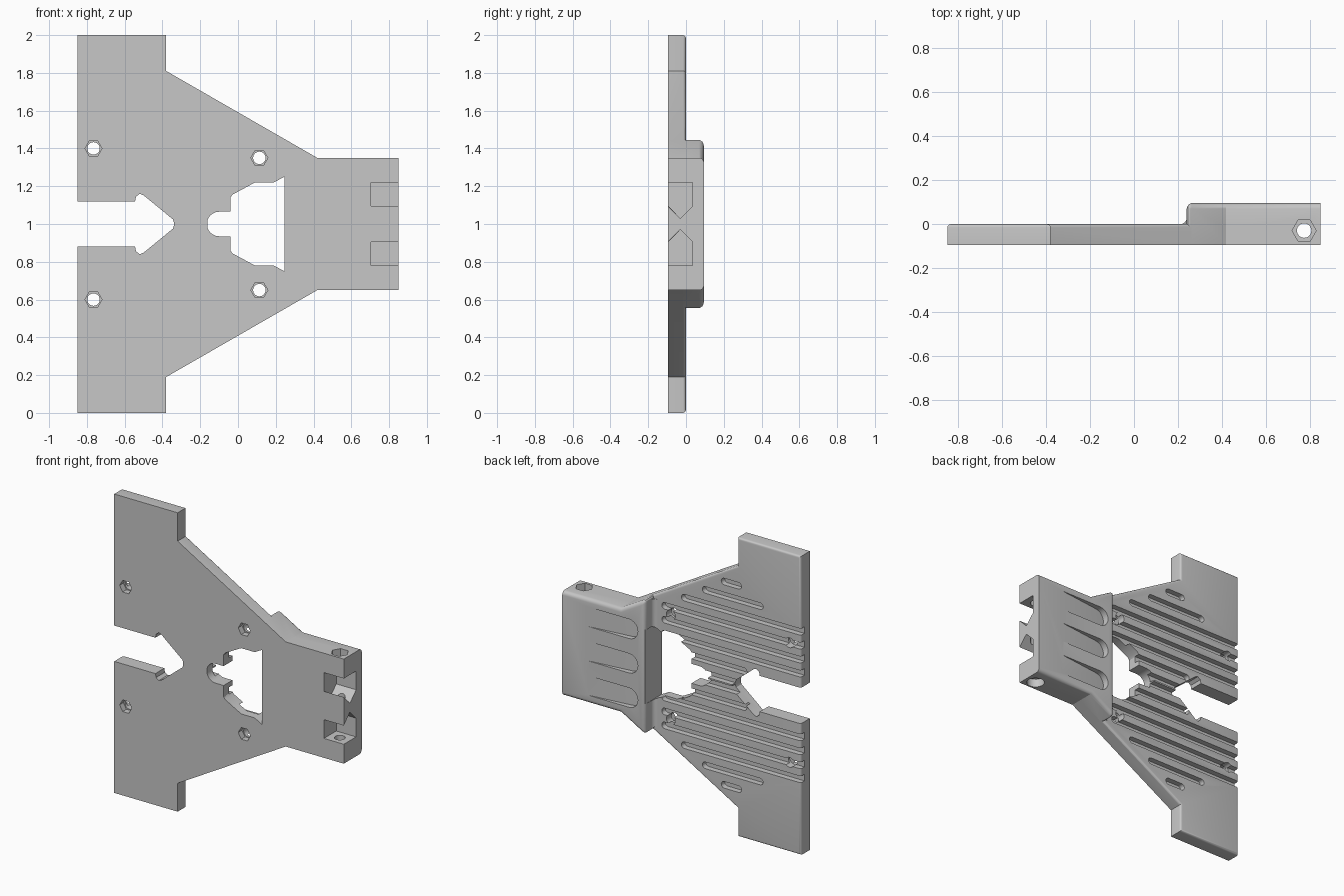
import bpy, bmesh
from math import sin, cos, pi

cube = bpy.data.objects.get("Cube")
if cube:
    bpy.data.objects.remove(cube, do_unlink=True)

FRONT, PLATE, BACK = -0.095, -0.001, 0.095   # depth levels
STEP = 0.24                                   # where the thick grip starts
COLOUR = (0.57, 0.57, 0.57, 1)

grey = bpy.data.materials.new("light grey")
grey.use_nodes = True
grey.diffuse_color = COLOUR
grey.node_tree.nodes["Principled BSDF"].inputs["Base Color"].default_value = COLOUR


def prism(name, pts, axis, lo, hi, bevel=0, pick=None):
    """Extrude a 2D outline along an axis; lo may be a function of the point."""
    def place(p, d):
        d = d(p) if callable(d) else d
        return {"x": (d, *p), "y": (p[0], d, p[1]), "z": (*p, d)}[axis]
    bm = bmesh.new()
    a = [bm.verts.new(place(p, lo)) for p in pts]
    b = [bm.verts.new(place(p, hi)) for p in pts]
    bm.faces.new(a)
    bm.faces.new(b)
    for i in range(len(pts)):
        j = (i + 1) % len(pts)
        bm.faces.new((a[i], a[j], b[j], b[i]))
    bmesh.ops.recalc_face_normals(bm, faces=bm.faces)
    if bevel:
        edges = [e for e in bm.edges if pick(*[v.co for v in e.verts])]
        bmesh.ops.bevel(bm, geom=edges, offset=bevel, segments=4, profile=0.5, affect="EDGES")
    mesh = bpy.data.meshes.new(name)
    bm.to_mesh(mesh)
    bm.free()
    mesh.materials.append(grey)
    ob = bpy.data.objects.new(name, mesh)
    bpy.context.collection.objects.link(ob)
    return ob


def combine(target, other, op="DIFFERENCE"):
    other.hide_render = True
    mod = target.modifiers.new(op, "BOOLEAN")
    mod.object, mod.operation, mod.solver = other, op, "EXACT"
    bpy.context.view_layer.objects.active = target
    bpy.ops.object.modifier_apply(modifier=mod.name)
    bpy.data.objects.remove(other, do_unlink=True)


def mirrored(half):
    """Complete an x-z outline by reflecting it about the middle height."""
    return half + [(x, 2 - z) for x, z in reversed(half)]


def ring(x, y, r, n):
    return [(x + r * cos(2 * pi * i / n), y + r * sin(2 * pi * i / n)) for i in range(n)]


def stadium(x0, x1, z, r, n=10):
    right = [(x1 - r + r * sin(pi * i / n), z - r * cos(pi * i / n)) for i in range(n + 1)]
    return right + [(x0 + x1 - x, 2 * z - h) for x, h in right]


# Flat plate with rounded back rim
plate = prism("clamp_plate", mirrored([(-0.85, 2), (-0.38, 2), (-0.38, 1.81), (0.42, 1.35), (0.85, 1.35)]),
              "y", FRONT, PLATE, 0.015, lambda p, q: p.y > -0.01 and q.y > -0.01)

# Thick grip block, rounded except on its end face
edge_z = 1.35 + (0.42 - STEP) * (1.81 - 1.35) / 0.8


def grip_edge(p, q):
    at_back = p.y > 0 and q.y > 0 and min(p.x, q.x) < 0.84
    return at_back or max(p.x, q.x) < STEP + 0.01 and abs(p.z - q.z) < 0.01


block = prism("grip_block", mirrored([(STEP, edge_z), (0.42, 1.35), (0.85, 1.35)]),
              "y", FRONT, BACK, 0.025, grip_edge)
combine(plate, block, "UNION")

# Fillet at the foot of the step
r = 0.03
arc = [(STEP - r + r * sin(pi * i / 12), PLATE + r - r * cos(pi * i / 12)) for i in range(7)]
fillet = prism("step_fillet", arc + [(STEP + 0.02, PLATE + r), (STEP + 0.02, PLATE - 0.02), (STEP - r, PLATE - 0.02)],
               "z", 2 - edge_z + 0.025, edge_z - 0.025)
combine(plate, fillet, "UNION")

# Open slot and central window
slot = [(-0.9, 1.12), (-0.545, 1.12), (-0.54, 1.145), (-0.52, 1.16), (-0.5, 1.152), (-0.345, 1.025), (-0.34, 1.01)]
nose = [(-0.1 - 0.065 * cos(pi * i / 12), 1 + 0.065 * sin(pi * i / 12)) for i in range(1, 7)]
window = nose + [(-0.04, 1.065), (-0.04, 1.14), (-0.03, 1.155), (0.09, 1.22), (0.19, 1.22), (0.245, 1.25)]
for name, half in (("slot", slot), ("window", window)):
    combine(plate, prism(name, mirrored(half), "y", -0.2, 0.2))

# Evenly spaced back grooves, from the middle outwards, mirrored top to bottom
spans = [(-0.4, -0.1), (-0.45, 0), (-0.9, 0.18), (-0.9, 0.18), (-0.9, 0.18),
         (-0.9, 0.035), (-0.57, -0.12), (-0.41, -0.26)]
for i, (x0, x1) in enumerate(spans):
    z = 1.027 + 0.0933 * i
    for h in (z, 2 - z):
        combine(plate, prism("groove", stadium(x0, x1, h, 0.022), "y", PLATE - 0.037, 0.02))

# Bolt holes with hexagonal nut recesses in the front
for x, z in ((-0.765, 1.4), (0.113, 1.35)):
    for h in (z, 2 - z):
        combine(plate, prism("bolt_hole", ring(x, h, 0.033, 24), "y", -0.2, 0.05))
        combine(plate, prism("nut_recess", ring(x, h, 0.045, 6), "y", -0.2, FRONT + 0.04))

# Sloping finger scoops on the back of the grip
for z in (0.77, 1, 1.23):
    combine(plate, prism("finger_scoop", stadium(0.29, 0.74, z, 0.065), "y",
                         lambda p: BACK - 0.045 * (0.66 - p[0]) / 0.37, 0.15))

# Two pointed pockets in the end, open to the front
pocket = [(-0.12, 1.22), (0.035, 1.22), (0.035, 1.095), (-0.03, 1.03), (-0.095, 1.095), (-0.12, 1.095)]
for s in (1, -1):
    combine(plate, prism("end_pocket", [(y, 1 + s * (z - 1)) for y, z in pocket], "x", 0.703, 0.9))

# Vertical pin hole with a hexagonal recess above and a round one below
combine(plate, prism("pin_hole", ring(0.775, -0.03, 0.033, 24), "z", 0.6, 1.4))
combine(plate, prism("pin_nut_recess", ring(0.775, -0.03, 0.055, 6), "z", 1.295, 1.4))
combine(plate, prism("pin_head_recess", ring(0.775, -0.03, 0.055, 24), "z", 0.6, 0.705))

# Smooth the rounded edges only
bpy.ops.object.select_all(action="DESELECT")
plate.select_set(True)
bpy.context.view_layer.objects.active = plate
bpy.ops.object.shade_smooth_by_angle(angle=0.5)
